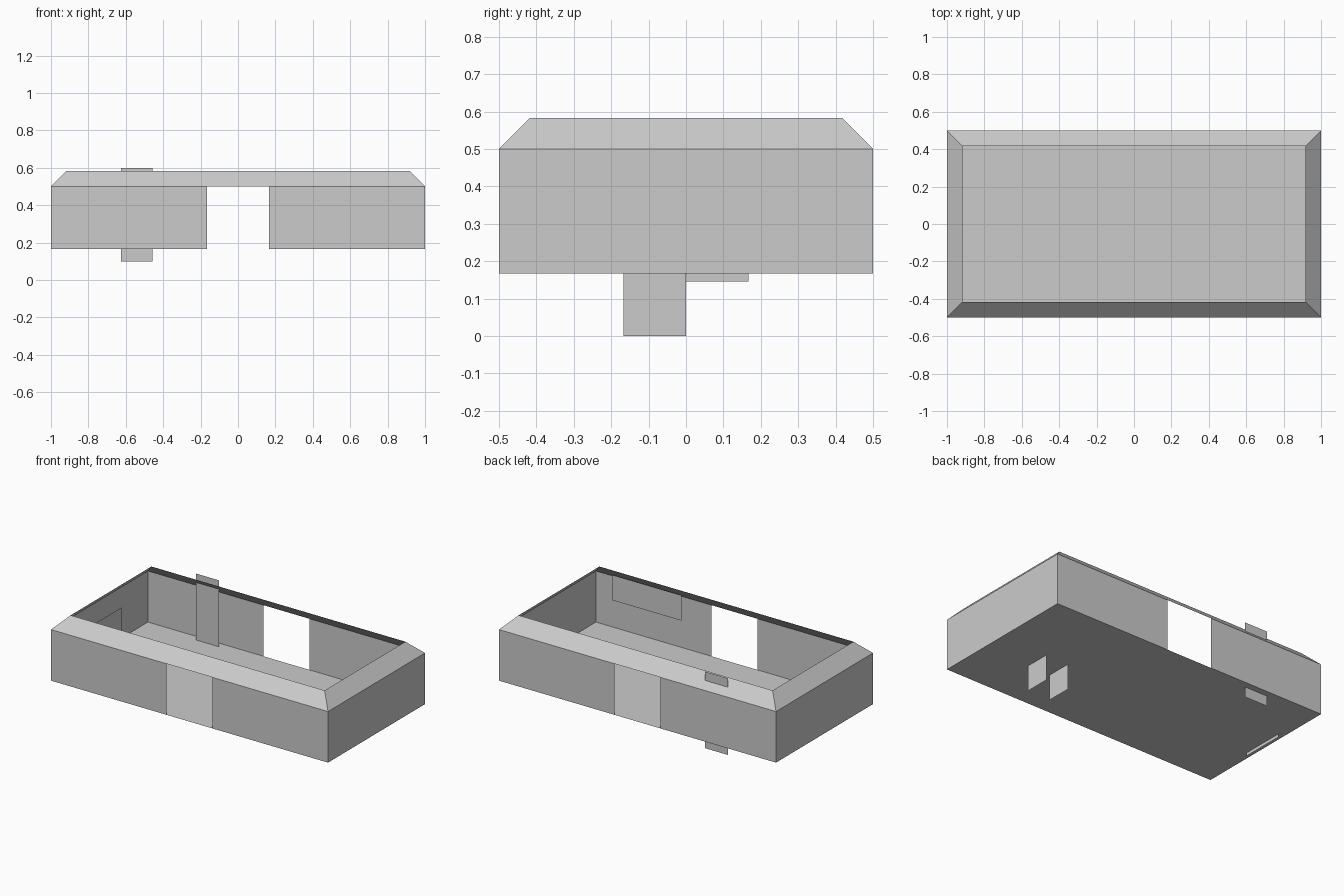
import bpy, bmesh

if "Cube" in bpy.data.objects:
    bpy.data.objects.remove(bpy.data.objects["Cube"])

FLOOR, EAVE, TOP = 1 / 6, 0.5, 7 / 12
DOOR, INSET = 1 / 6, 1 / 12


def make(name, quads):
    """One object from a few flat quads."""
    bm = bmesh.new()
    for q in quads:
        bm.faces.new([bm.verts.new(p) for p in q])
    bmesh.ops.remove_doubles(bm, verts=bm.verts, dist=1e-5)
    me = bpy.data.meshes.new(name)
    bm.to_mesh(me)
    bm.free()
    ob = bpy.data.objects.new(name, me)
    bpy.context.collection.objects.link(ob)
    return ob


def upright(a, b, z0, z1):
    """Vertical quad standing on the plan segment a-b."""
    return [(*a, z0), (*b, z0), (*b, z1), (*a, z1)]


def ring(x, y, z):
    return [(-x, -y, z), (x, -y, z), (x, y, z), (-x, y, z)]


# floor
make("floor", [ring(1, 0.5, FLOOR)[::-1]])

# end walls, and front/back walls with a central doorway
for s, end, side in ((-1, "left", "front"), (1, "right", "back")):
    make(end + "_wall", [upright((s, -0.5 * s), (s, 0.5 * s), FLOOR, EAVE)])
    y = 0.5 * s
    make(side + "_wall", [upright((s, y), (s * DOOR, y), FLOOR, EAVE),
                          upright((-s * DOOR, y), (-s, y), FLOOR, EAVE)])

# inward sloping rim around the open top
low, high = ring(1, 0.5, EAVE), ring(1 - INSET, 0.5 - INSET, TOP)
make("sloped_rim", [[low[i], low[(i + 1) % 4], high[(i + 1) % 4], high[i]]
                    for i in range(4)])

# thin upright panels just inside the walls
make("back_tall_panel", [upright((-0.458, 0.458), (-0.625, 0.458), 0.10, 0.60)])
make("front_wide_panel", [upright((0.354, -0.458), (0.854, -0.458), 0.365, 0.53)])
make("left_panel", [upright((-0.958, -0.125), (-0.958, 0.167), 0.146, 0.40)])

# pair of thin legs below the floor
for i, x in enumerate((0.5, 0.665)):
    make(f"leg_{i + 1}", [upright((x, -1 / 6), (x, 0), 0, FLOOR)])
